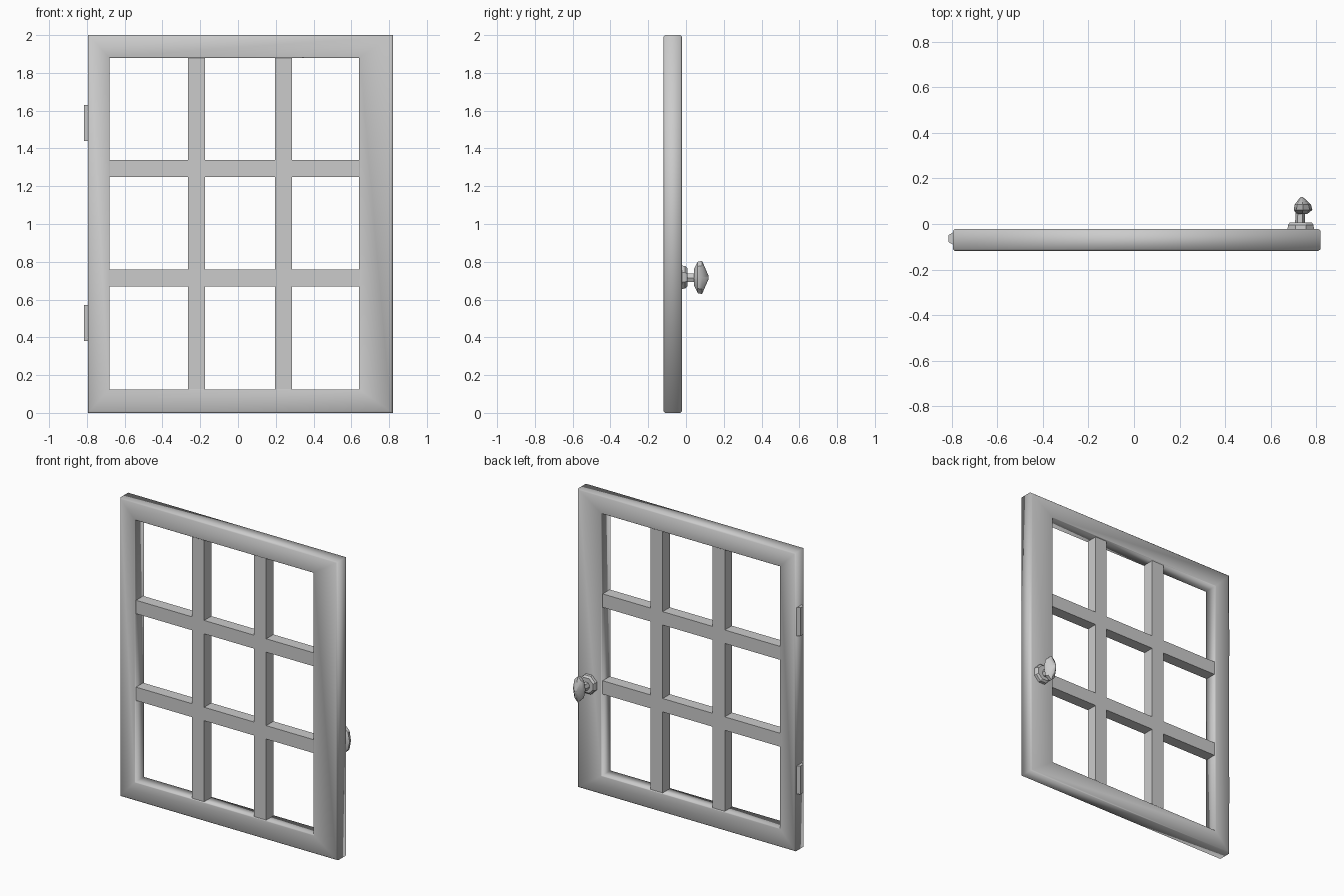
import bpy, bmesh, math
from mathutils import Matrix

if "Cube" in bpy.data.objects:
    bpy.data.objects.remove(bpy.data.objects["Cube"])

Y0, Y1 = -0.118, -0.022          # front and back of the frame
YC = (Y0 + Y1) / 2


def finish(name, bm, smooth=None):
    bmesh.ops.recalc_face_normals(bm, faces=bm.faces[:])
    me = bpy.data.meshes.new(name)
    bm.to_mesh(me)
    bm.free()
    if smooth:
        me.shade_smooth()
        me.set_sharp_from_angle(angle=math.radians(smooth))
    ob = bpy.data.objects.new(name, me)
    bpy.context.collection.objects.link(ob)
    return ob


def box(name, x0, x1, y0, y1, z0, z1):
    bm = bmesh.new()
    m = Matrix.Translation(((x0 + x1) / 2, (y0 + y1) / 2, (z0 + z1) / 2))
    m = m @ Matrix.Diagonal((x1 - x0, y1 - y0, z1 - z0, 1))
    bmesh.ops.create_cube(bm, size=1, matrix=m)
    return finish(name, bm)


def lathe(name, rings, n, phase=0, smooth=None):
    """Skin elliptical rings (x, z, y, radius_x, radius_z) stacked along y."""
    bm = bmesh.new()
    loops = []
    for x, z, y, rx, rz in rings:
        angles = [2 * math.pi * (i + phase) / n for i in range(n)]
        loops.append([bm.verts.new((x + rx * math.cos(a), y, z + rz * math.sin(a)))
                      for a in angles])
    for a, b in zip(loops, loops[1:]):
        for i in range(n):
            j = (i + 1) % n
            bm.faces.new((a[i], a[j], b[j], b[i]))
    bm.faces.new(loops[0])
    bm.faces.new(loops[-1])
    return finish(name, bm, smooth)


# Mitred frame: a cross-section swept around the outer and inner rectangles
outer = [(-0.795, 0), (0.82, 0), (0.82, 2), (-0.795, 2)]
inner = [(-0.68, 0.125), (0.64, 0.125), (0.64, 1.88), (-0.68, 1.88)]
b = 0.007
section = [(0, Y0 + b), (0.06, Y0), (0.97, Y0), (1, Y0 + b / 2),
           (1, Y1 - b / 2), (0.97, Y1), (0.06, Y1), (0, Y1 - b)]
bm = bmesh.new()
corners = []
for (ox, oz), (ix, iz) in zip(outer, inner):
    corners.append([bm.verts.new((ox + (ix - ox) * t, y, oz + (iz - oz) * t))
                    for t, y in section])
for k in range(4):
    p, q = corners[k], corners[(k + 1) % 4]
    for i in range(8):
        j = (i + 1) % 8
        bm.faces.new((p[i], p[j], q[j], q[i]))
finish("window_frame", bm, 60)

# Glazing bars
h = 0.038
for i, x in enumerate((-0.22, 0.24)):
    box(f"vertical_bar_{i}", x - 0.045, x + 0.045, YC - h, YC + h, 0.12, 1.885)
for i, z in enumerate((0.713, 1.295)):
    box(f"horizontal_bar_{i}", -0.685, 0.645, YC - h, YC + h, z - 0.045, z + 0.045)

# Hinge barrels half sunk in the left edge
for i, z in enumerate((0.475, 1.535)):
    bm = bmesh.new()
    bmesh.ops.create_cone(bm, cap_ends=True, segments=6, radius1=0.03, radius2=0.03,
                          depth=0.19, matrix=Matrix.Translation((-0.79, -0.064, z)))
    finish(f"hinge_{i}", bm)

# Handle: back plate, neck and oval knob
lathe("handle_plate", [(0.733, 0.718, Y1 - 0.005, 0.063, 0.067),
                       (0.733, 0.718, -0.005, 0.061, 0.065),
                       (0.733, 0.718, 0.007, 0.052, 0.052)], 8, 0.5, 30)
lathe("handle_neck", [(0.73, 0.715, -0.005, 0.022, 0.027),
                      (0.73, 0.715, 0.06, 0.02, 0.025)], 6)
lathe("handle_knob", [(0.738, 0.717, 0.043, 0.022, 0.045),
                      (0.743, 0.717, 0.062, 0.041, 0.083),
                      (0.742, 0.717, 0.085, 0.036, 0.088),
                      (0.737, 0.717, 0.118, 0.006, 0.012)], 8, 0, 35)
